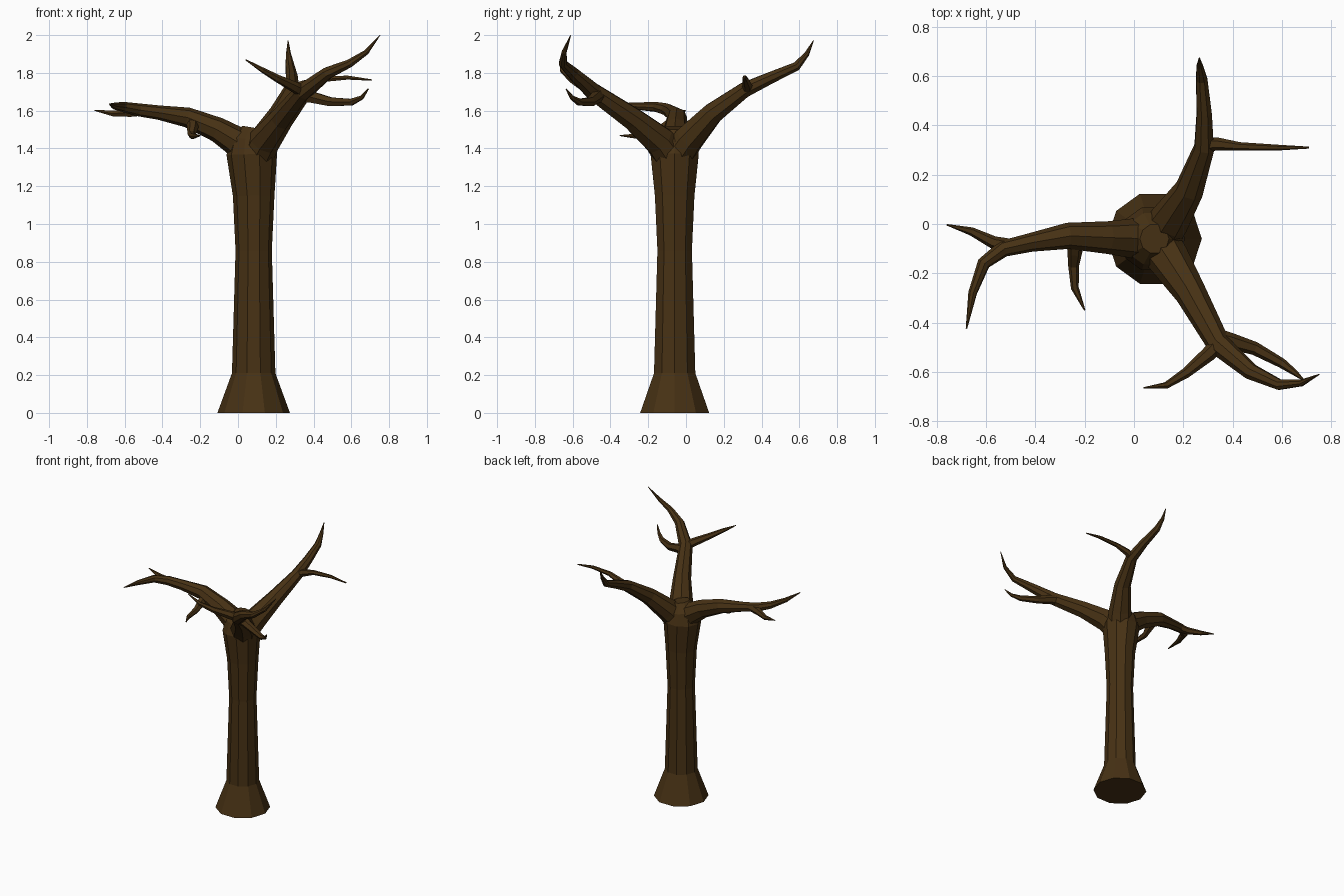
import bpy, bmesh, math
from mathutils import Vector

bark = bpy.data.materials.new("dark_brown_bark")
bark.diffuse_color = (0.063, 0.031, 0.007, 1)


def finish(name, bm):
    bmesh.ops.recalc_face_normals(bm, faces=bm.faces)
    me = bpy.data.meshes.new(name)
    bm.to_mesh(me)
    bm.free()
    me.materials.append(bark)
    ob = bpy.data.objects.new(name, me)
    bpy.context.collection.objects.link(ob)
    return ob


def tube(name, pts, sides=6):
    """Faceted tube through (x, y, z, radius) points with capped ends."""
    bm = bmesh.new()
    pos = [Vector(p[:3]) for p in pts]
    rings = []
    side = None
    for i, p in enumerate(pos):
        a = pos[max(i - 1, 0)]
        b = pos[min(i + 1, len(pos) - 1)]
        t = (b - a).normalized()
        if side is None:
            ref = Vector((1, 0, 0)) if abs(t.z) > 0.95 else Vector((0, 0, 1)).cross(t)
            side = ref
        side = (side - t * side.dot(t)).normalized()
        up = t.cross(side)
        r = pts[i][3]
        rings.append([bm.verts.new(p + r * (side * math.cos(k * math.tau / sides)
                                            + up * math.sin(k * math.tau / sides)))
                      for k in range(sides)])
    for lo, hi in zip(rings, rings[1:]):
        for k in range(sides):
            n = (k + 1) % sides
            bm.faces.new((lo[k], lo[n], hi[n], hi[k]))
    bm.faces.new(rings[0])
    bm.faces.new(rings[-1])
    return finish(name, bm)


# Ten-sided trunk with flared foot and domed crotch
cx, cy = 0.083, -0.06
tube("trunk", [(cx, cy, 0, .192), (cx, cy, .21, .115), (cx, cy, .86, .096),
               (cx, cy, 1.15, .11), (cx - .01, cy, 1.37, .134),
               (cx - .01, cy, 1.45, .11), (cx, cy, 1.51, .06)], 10)

# Left limb with its forked end and hanging twig
tube("left_limb", [(.07, -.06, 1.35, .09), (-.01, -.058, 1.44, .08), (-.11, -.055, 1.5, .066),
                   (-.27, -.048, 1.565, .053), (-.42, -.075, 1.59, .038),
                   (-.53, -.1, 1.605, .034), (-.61, -.16, 1.62, .027),
                   (-.655, -.28, 1.625, .018), (-.68, -.425, 1.635, .003)], 8)
tube("left_fork", [(-.5, -.09, 1.6, .03), (-.57, -.075, 1.59, .026),
                   (-.66, -.03, 1.585, .017), (-.76, -.003, 1.602, .003)])
tube("left_twig", [(-.24, -.05, 1.55, .035), (-.24, -.115, 1.51, .03),
                   (-.245, -.17, 1.475, .022), (-.24, -.26, 1.465, .016),
                   (-.2, -.35, 1.468, .003)])

# Front right limb with two twigs
tube("front_limb", [(.09, -.07, 1.34, .09), (.14, -.14, 1.44, .085), (.23, -.28, 1.555, .064),
                    (.345, -.49, 1.7, .048), (.475, -.6, 1.8, .034),
                    (.59, -.652, 1.85, .023), (.68, -.645, 1.91, .014),
                    (.752, -.61, 2.0, .002)], 8)
tube("front_inner_twig", [(.36, -.47, 1.69, .035), (.3, -.53, 1.725, .03),
                          (.21, -.605, 1.77, .021), (.13, -.655, 1.815, .014),
                          (.04, -.665, 1.87, .003)])
tube("front_outer_twig", [(.33, -.46, 1.68, .038), (.39, -.475, 1.672, .034),
                          (.49, -.505, 1.647, .027), (.6, -.565, 1.645, .02),
                          (.655, -.605, 1.67, .012), (.69, -.635, 1.715, .003)])

# Back limb with one twig
tube("back_limb", [(.09, -.06, 1.34, .09), (.145, .015, 1.45, .082), (.225, .14, 1.585, .06),
                   (.285, .31, 1.71, .043), (.285, .45, 1.775, .033),
                   (.275, .585, 1.835, .025), (.267, .64, 1.9, .014),
                   (.265, .675, 1.972, .002)], 8)
tube("back_twig", [(.28, .32, 1.71, .03), (.34, .325, 1.735, .026),
                   (.43, .315, 1.765, .017), (.58, .31, 1.775, .012),
                   (.71, .31, 1.762, .004)])
